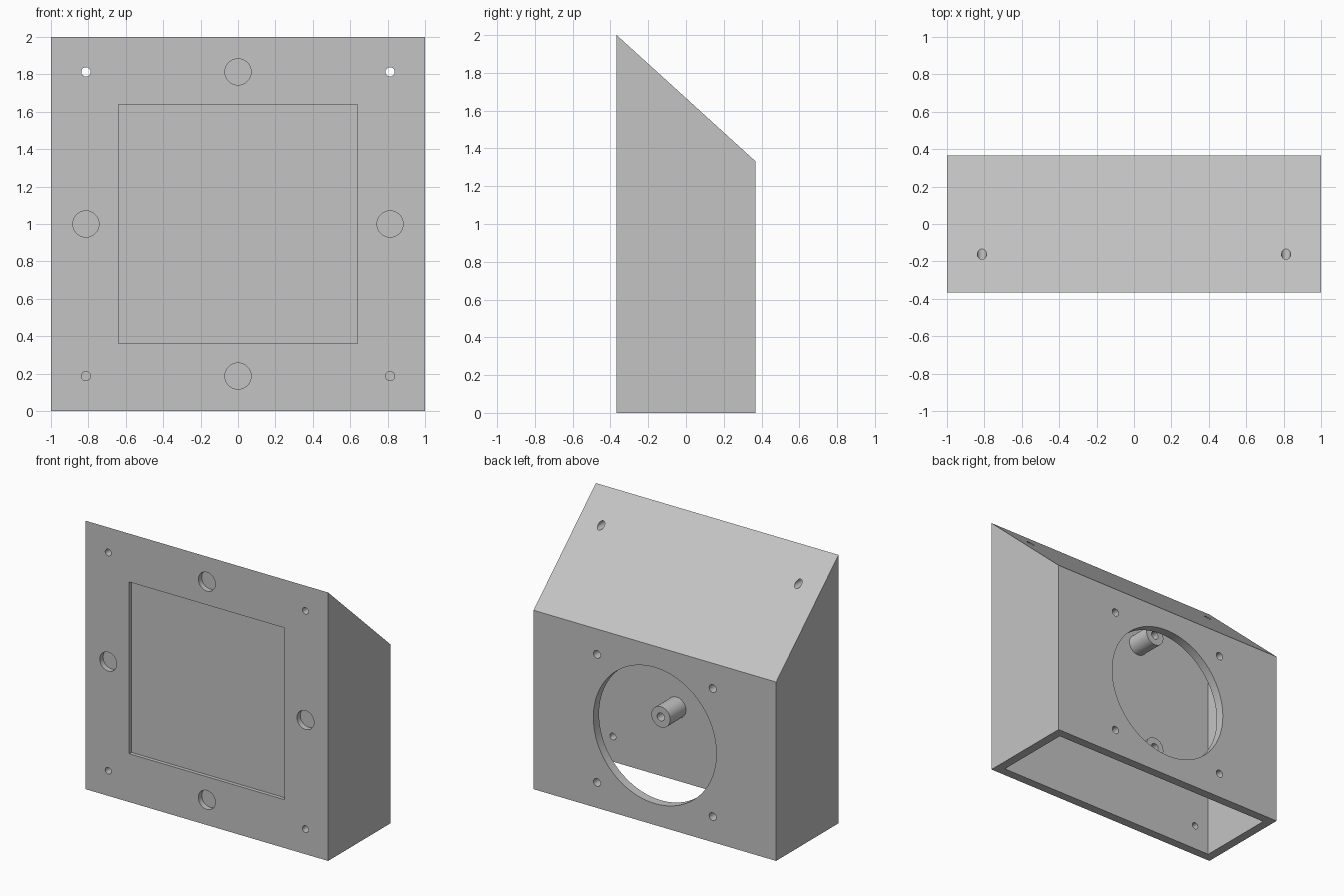
import bpy, bmesh, math
from mathutils import Matrix, Vector

cube = bpy.data.objects.get("Cube")
if cube:
    bpy.data.objects.remove(cube)

HALF_DEPTH, WALL, BACK_H, TOP = 0.367, 0.067, 1.333, 2.0
FRONT, BACK = -HALF_DEPTH, HALF_DEPTH
SLOPE = (TOP - BACK_H) / (2 * HALF_DEPTH)

grey = bpy.data.materials.new("plain grey")
grey.use_nodes = True
grey.diffuse_color = (0.55, 0.55, 0.55, 1)
grey.node_tree.nodes["Principled BSDF"].inputs["Base Color"].default_value = grey.diffuse_color


def finish(name, bm):
    bmesh.ops.recalc_face_normals(bm, faces=bm.faces)
    mesh = bpy.data.meshes.new(name)
    bm.to_mesh(mesh)
    bm.free()
    mesh.materials.append(grey)
    obj = bpy.data.objects.new(name, mesh)
    bpy.context.collection.objects.link(obj)
    return obj


def prism(name, profile, half_width):
    """Extrude a (y, z) profile along x."""
    bm = bmesh.new()
    face = bm.faces.new([bm.verts.new((-half_width, y, z)) for y, z in profile])
    new = bmesh.ops.extrude_face_region(bm, geom=[face])["geom"]
    bmesh.ops.translate(bm, vec=(2 * half_width, 0, 0),
                        verts=[v for v in new if isinstance(v, bmesh.types.BMVert)])
    return finish(name, bm)


def rod(name, x, z, radius, y0, y1, sides=48):
    """Cylinder along y."""
    bm = bmesh.new()
    place = Matrix.Translation(Vector((x, (y0 + y1) / 2, z))) @ Matrix.Rotation(math.pi / 2, 4, 'X')
    bmesh.ops.create_cone(bm, cap_ends=True, segments=sides, radius1=radius,
                          radius2=radius, depth=y1 - y0, matrix=place)
    return finish(name, bm)


def carve(obj, cutters):
    """Subtract every cutter, bake the result and discard the cutters."""
    for c in cutters:
        c.hide_render = True
        mod = obj.modifiers.new("cut", 'BOOLEAN')
        mod.operation, mod.solver, mod.object = 'DIFFERENCE', 'EXACT', c
    bpy.context.view_layer.update()
    baked = bpy.data.meshes.new_from_object(obj.evaluated_get(bpy.context.evaluated_depsgraph_get()))
    obj.modifiers.clear()
    obj.data = baked
    for c in cutters:
        bpy.data.objects.remove(c)


def smooth(obj):
    bpy.ops.object.select_all(action='DESELECT')
    obj.select_set(True)
    bpy.context.view_layer.objects.active = obj
    bpy.ops.object.shade_smooth_by_angle(angle=math.radians(30))


# Sloped housing, hollow and open underneath
housing = prism("housing", [(FRONT, 0), (BACK, 0), (BACK, BACK_H), (FRONT, TOP)], 1)
drop = WALL * math.sqrt(1 + SLOPE ** 2)
y_in = HALF_DEPTH - WALL
roof = [(y, BACK_H + (BACK - y) * SLOPE - drop) for y in (y_in, -y_in)]
cuts = [prism("cavity", [(-y_in, -0.1), (y_in, -0.1)] + roof, 1 - WALL)]

# Shallow square recess in the front
cuts.append(prism("recess", [(FRONT - 0.1, 0.36), (FRONT + 0.027, 0.36),
                             (FRONT + 0.027, 1.64), (FRONT - 0.1, 1.64)], 0.64))

# Blind round pockets at the middle of each front edge
R = 0.813
for x, z in ((R, 1), (-R, 1), (0, 1 + R), (0, 1 - R)):
    cuts.append(rod("pocket", x, z, 0.07, FRONT - 0.1, FRONT + 0.04))

# Corner screw holes: the upper pair runs out through the slope
for x in (-R, R):
    cuts.append(rod("lower_hole", x, 1 - R, 0.025, FRONT - 0.1, 0, 24))
    cuts.append(rod("upper_hole", x, 1 + R, 0.025, FRONT - 0.1, BACK, 24))

# Large round opening and its four screw holes in the back
OPEN_Z, PITCH = 0.667, 0.477
cuts.append(rod("opening", 0, OPEN_Z, 0.507, 0.1, BACK + 0.1, 96))
for x in (-PITCH, PITCH):
    for z in (OPEN_Z - PITCH, OPEN_Z + PITCH):
        cuts.append(rod("back_hole", x, z, 0.029, 0.1, BACK + 0.1, 24))
carve(housing, cuts)
smooth(housing)

# Four drilled standoffs on the inside of the front wall
tip = -y_in + 0.187
for side, x in (("right", -0.287), ("left", 0.287)):
    for level, z in (("lower", 0.545), ("upper", 1.455)):
        post = rod(f"{level}_{side}_standoff", x, z, 0.077, -y_in - 0.01, tip)
        carve(post, [rod("bore", x, z, 0.03, tip - 0.15, tip + 0.1, 24)])
        smooth(post)
